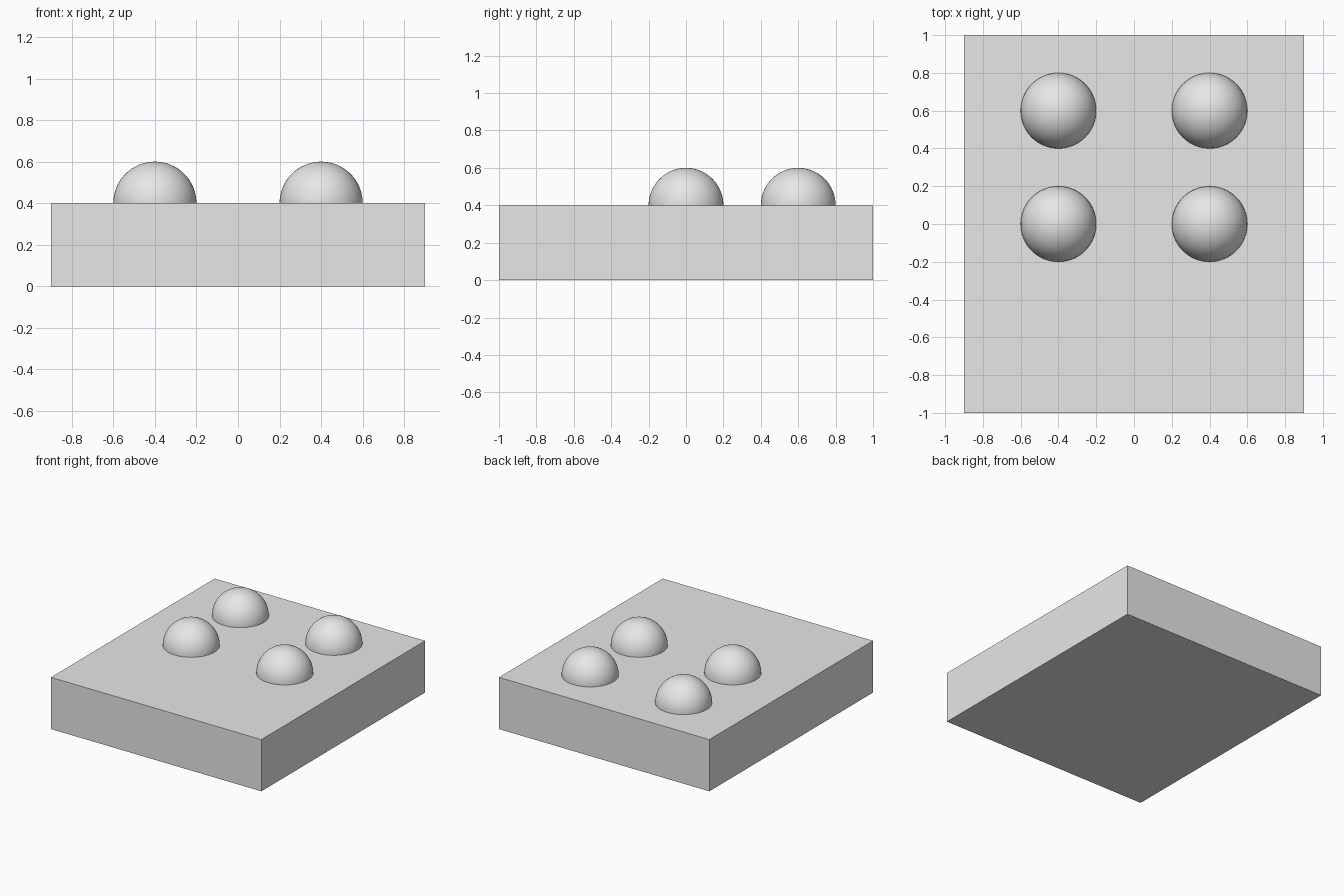
import bpy

cube = bpy.data.objects.get("Cube")
if cube:
    bpy.data.objects.remove(cube, do_unlink=True)

# Single plain grey
grey = bpy.data.materials.new("light_grey")
grey.use_nodes = True
colour = (0.8, 0.8, 0.8, 1)
grey.diffuse_color = colour
grey.node_tree.nodes["Principled BSDF"].inputs["Base Color"].default_value = colour


def finish(name):
    obj = bpy.context.object
    obj.name = name
    obj.data.materials.append(grey)
    return obj


# Rectangular slab
bpy.ops.mesh.primitive_cube_add(size=1, location=(0, 0, 0.2))
slab = finish("base_slab")
slab.scale = (1.8, 2, 0.4)
bpy.ops.object.transform_apply(location=False, rotation=False, scale=True)

# Four smooth balls sunk halfway into the top
for side, x in (("right", -0.4), ("left", 0.4)):
    for row, y in (("middle", 0), ("back", 0.6)):
        bpy.ops.mesh.primitive_uv_sphere_add(
            segments=64, ring_count=32, radius=0.2, location=(x, y, 0.4))
        finish(f"{row}_{side}_dome")
        bpy.ops.object.shade_smooth()
